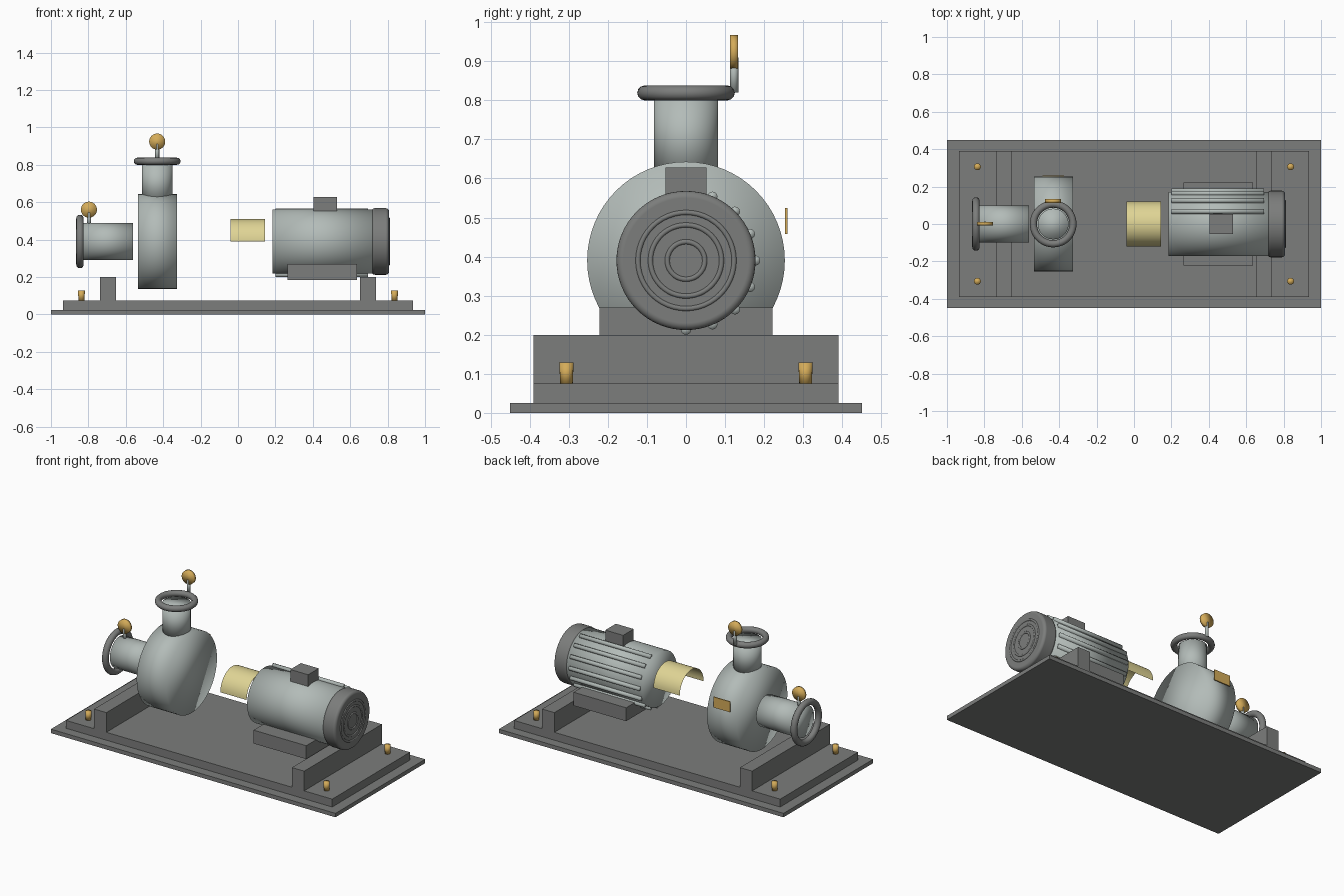
import bpy, bmesh
from math import pi, sin, cos, radians

cube = bpy.data.objects.get("Cube")
if cube:
    bpy.data.objects.remove(cube, do_unlink=True)


def material(name, rgb):
    m = bpy.data.materials.new(name)
    m.use_nodes = True
    m.diffuse_color = (*rgb, 1)
    m.node_tree.nodes["Principled BSDF"].inputs["Base Color"].default_value = (*rgb, 1)
    return m


STEEL = material("light_steel", (0.45, 0.50, 0.48))
IRON = material("dark_iron", (0.20, 0.205, 0.20))
BRASS = material("brass", (0.66, 0.41, 0.10))
GUARD = material("guard_yellow", (0.74, 0.66, 0.30))
TURN = {"x": (0, pi / 2, 0), "y": (pi / 2, 0, 0), "z": (0, 0, 0)}


def finish(name, mat, smooth=False):
    o = bpy.context.object
    o.name = o.data.name = name
    o.data.materials.append(mat)
    if smooth:
        o.data.shade_smooth()
    return o


def box(name, mat, x, y, z):
    """Box from (low, high) pairs on each axis."""
    bpy.ops.mesh.primitive_cube_add(size=1, location=[(a + b) / 2 for a, b in (x, y, z)])
    o = bpy.context.object
    o.scale = [b - a for a, b in (x, y, z)]
    bpy.ops.object.transform_apply(location=False, rotation=False, scale=True)
    return finish(name, mat)


def cylinder(name, mat, axis, centre, r, length, n=48):
    bpy.ops.mesh.primitive_cylinder_add(vertices=n, radius=r, depth=length,
                                        location=centre, rotation=TURN[axis])
    return finish(name, mat, True)


def ring(name, mat, axis, centre, r, tube):
    bpy.ops.mesh.primitive_torus_add(major_segments=48, minor_segments=12, major_radius=r,
                                     minor_radius=tube, location=centre, rotation=TURN[axis])
    return finish(name, mat, True)


AXIS = 0.39  # shaft height

# Base frame with cross rails and anchor bolts
box("base_plate", IRON, (-1, 1), (-0.45, 0.45), (0, 0.025))
box("base_deck", IRON, (-0.935, 0.935), (-0.39, 0.39), (0.025, 0.075))
for side, s in (("left", 1), ("right", -1)):
    box(f"cross_rail_{side}", IRON, sorted((s * 0.652, s * 0.738)), (-0.39, 0.39), (0.075, 0.2))
    for end, t in (("front", -1), ("back", 1)):
        bpy.ops.mesh.primitive_cone_add(vertices=16, radius1=0.016, radius2=0.0185, depth=0.055,
                                        location=(s * 0.837, t * 0.306, 0.101))
        finish(f"anchor_bolt_{end}_{side}", BRASS, True)

# Pump casing, pipes and flanges
PX = -0.432
cylinder("pump_casing", STEEL, "x", (-0.43, 0, AXIS), 0.253, 0.21, 64)
cylinder("suction_pipe", STEEL, "x", (-0.697, 0, AXIS), 0.098, 0.27)
ring("suction_flange", IRON, "x", (-0.845, 0, AXIS), 0.123, 0.02)
cylinder("discharge_pipe", STEEL, "z", (PX, 0, 0.705), 0.082, 0.21)
ring("discharge_flange", IRON, "z", (PX, 0, 0.819), 0.106, 0.019)
box("rating_plate", BRASS, (-0.49, -0.375), (0.254, 0.26), (0.458, 0.525))

# Pressure gauges on stems
for name, x, y, low, dial in (("suction", -0.797, 0.002, 0.47, 0.56),
                              ("discharge", PX, 0.123, 0.82, 0.924)):
    cylinder(f"{name}_gauge_stem", STEEL, "z", (x, y, (low + dial) / 2 - 0.007), 0.011,
             dial - low - 0.014, 16)
    cylinder(f"{name}_gauge_dial", BRASS, "y", (x, y, dial), 0.043, 0.02, 32)

# Motor body, cooling fins on the back half, feet and terminal box
cylinder("motor_body", STEEL, "x", (0.452, 0, AXIS), 0.172, 0.535)
for i in range(8):
    a = radians(-90 + 22.5 * i)
    cylinder(f"cooling_fin_{i + 1}", STEEL, "x",
             (0.447, 0.177 * cos(a), AXIS + 0.177 * sin(a)), 0.013, 0.495, 12)
box("motor_foot", IRON, (0.265, 0.635), (-0.222, 0.222), (0.185, 0.27))
box("terminal_box", IRON, (0.405, 0.53), (-0.053, 0.053), (0.53, 0.628))

# Fan cowl with rounded rims and raised grille rings
cowl = cylinder("fan_cowl", IRON, "x", (0.761, 0, AXIS), 0.178, 0.094, 64)
bevel = cowl.modifiers.new("rounded_rims", "BEVEL")
bevel.width = 0.018
bevel.segments = 4
bevel.limit_method = "ANGLE"
bevel.angle_limit = radians(40)
bevel.harden_normals = True
for i, r in enumerate((0.048, 0.091, 0.123)):
    ring(f"grille_ring_{i + 1}", IRON, "x", (0.805, 0, AXIS), r, 0.007)

# Coupling guard: an open half shell over the shaft line
STEPS = 24
bm = bmesh.new()
arch = []
for i in range(STEPS + 1):
    a = pi * i / STEPS
    arch.append([bm.verts.new((x, 0.12 * cos(a), AXIS + 0.12 * sin(a))) for x in (-0.04, 0.145)])
for p, q in zip(arch, arch[1:]):
    bm.faces.new((p[0], q[0], q[1], p[1]))
mesh = bpy.data.meshes.new("coupling_guard")
bm.to_mesh(mesh)
bm.free()
mesh.materials.append(GUARD)
mesh.shade_smooth()
bpy.context.collection.objects.link(bpy.data.objects.new("coupling_guard", mesh))
